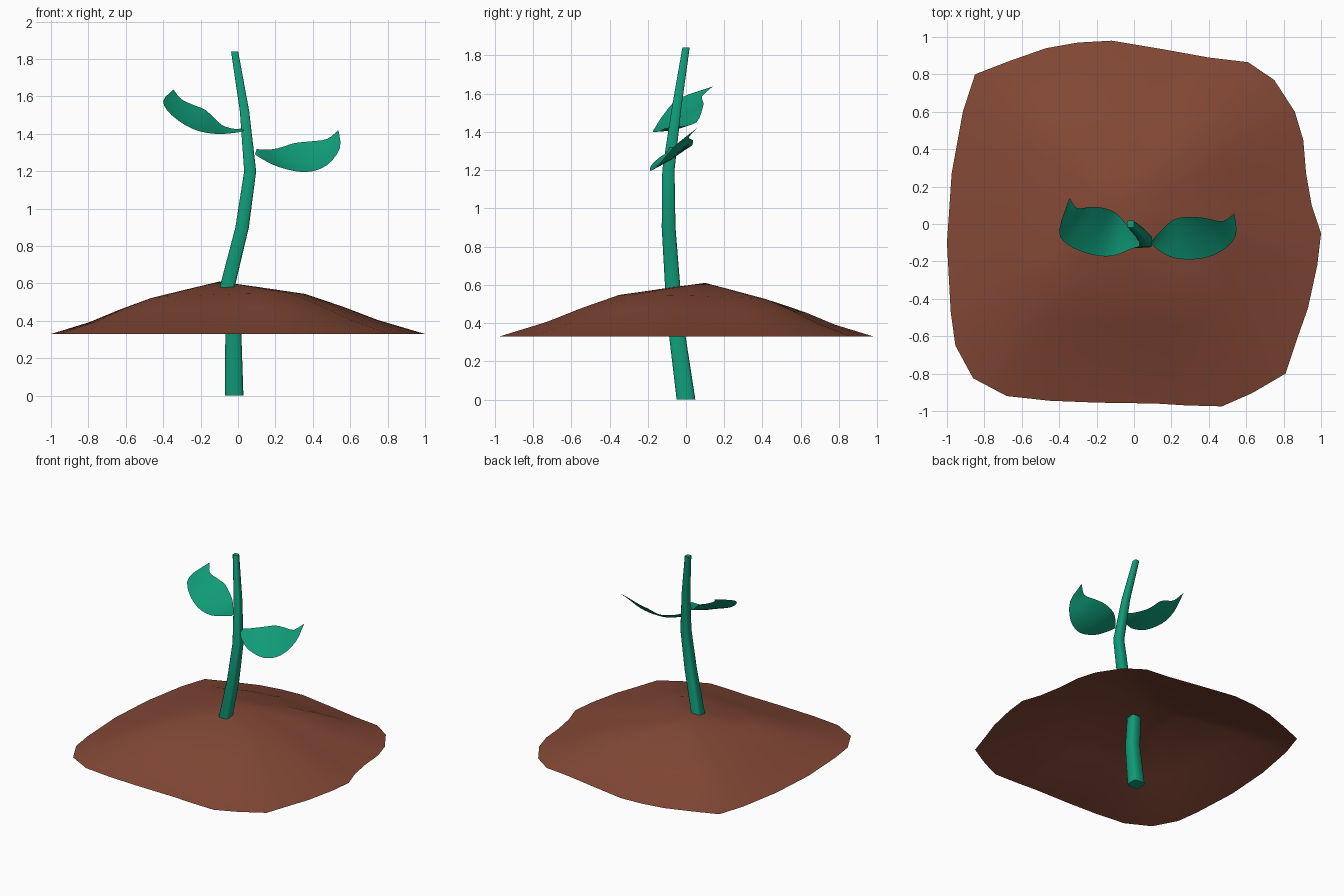
import bpy
import math
from mathutils import Vector

if "Cube" in bpy.data.objects:
    bpy.data.objects.remove(bpy.data.objects["Cube"])


def material(name, rgb):
    m = bpy.data.materials.new(name)
    m.diffuse_color = (*rgb, 1)
    m.use_nodes = True
    m.node_tree.nodes["Principled BSDF"].inputs["Base Color"].default_value = m.diffuse_color
    return m


GREEN = material("leaf green", (0.005, 0.335, 0.19))
BROWN = material("soil brown", (0.225, 0.064, 0.036))


def make(name, verts, faces, mat, angle=60):
    me = bpy.data.meshes.new(name)
    me.from_pydata([tuple(v) for v in verts], [], faces)
    me.materials.append(mat)
    ob = bpy.data.objects.new(name, me)
    bpy.context.collection.objects.link(ob)
    bpy.ops.object.select_all(action='DESELECT')
    ob.select_set(True)
    bpy.context.view_layer.objects.active = ob
    bpy.ops.object.shade_smooth_by_angle(angle=math.radians(angle))
    return ob


# Soil mound: an open shell, outline shrunk toward an off-centre peak
outline = [(1, -.05), (.95, .1), (.92, .27), (.905, .45), (.86, .6), (.75, .77),
           (.61, .865), (.4, .89), (.15, .935), (-.12, .98), (-.3, .97),
           (-.47, .94), (-.67, .87), (-.85, .8), (-.915, .6), (-.975, .27),
           (-1, -.1), (-.98, -.47), (-.955, -.65), (-.86, -.825), (-.68, -.92),
           (-.45, -.945), (-.2, -.955), (.12, -.96), (.28, -.97), (.47, -.975),
           (.63, -.905), (.81, -.8), (.87, -.62), (.93, -.45), (.98, -.22)]
peak = Vector((-.1, .1))
# shrink, height, extra height toward the front right
rings = [(1, .33, 0), (.77, .398, .006), (.6, .465, .01), (.42, .525, .016), (.2, .57, .008)]
n = len(outline)
verts, faces = [], []
for t, z, tilt in rings:
    for p in outline:
        d = Vector(p) - peak
        q = peak + d * t
        u = d.normalized()
        verts.append((q.x, q.y, z + tilt * (u.x - u.y)))
for r in range(len(rings) - 1):
    for i in range(n):
        j = (i + 1) % n
        faces.append((r * n + i, r * n + j, (r + 1) * n + j, (r + 1) * n + i))
verts.append((peak.x, peak.y, .61))
last = (len(rings) - 1) * n
faces += [(last + i, last + (i + 1) % n, len(verts) - 1) for i in range(n)]
make("soil_mound", verts, faces, BROWN)

# Stem: square tapering rod along a bent path (x, y, z, half width), narrow chamfers
path = [(-.02, 0, 0, .049), (-.025, -.045, .33, .043), (-.058, -.069, .58, .04),
        (.022, -.091, .9, .036), (.065, -.092, 1.2, .032),
        (.035, -.05, 1.52, .025), (-.018, 0, 1.84, .019)]
section = [(1, -.72), (1, .72), (.72, 1), (-.72, 1), (-1, .72), (-1, -.72), (-.72, -1), (.72, -1)]
S = len(section)
verts, faces = [], []
for x, y, z, r in path:
    verts += [(x + r * u, y + r * v, z) for u, v in section]
for k in range(len(path) - 1):
    for i in range(S):
        j = (i + 1) % S
        faces.append((k * S + i, k * S + j, (k + 1) * S + j, (k + 1) * S + i))
faces.append(tuple(reversed(range(S))))
faces.append(tuple(range(len(verts) - S, len(verts))))
make("stem", verts, faces, GREEN)


def smooth_path(pts, steps=3):
    """Catmull-Rom curve through the points."""
    p = [Vector(q) for q in pts]
    p = [2 * p[0] - p[1]] + p + [2 * p[-1] - p[-2]]
    out = []
    for a, b, c, d in zip(p, p[1:], p[2:], p[3:]):
        for s in range(steps):
            t = s / steps
            out.append(.5 * (2 * b + (c - a) * t + (2 * a - 5 * b + 4 * c - d) * t * t
                             + (3 * b - a - 3 * c + d) * t ** 3))
    return out + [p[-2]]


# Leaves: sheet between a front edge and a back edge, slightly cupped midrib
def leaf(name, front, back, tip, flip):
    front, back = smooth_path(front + [tip]), smooth_path(back + [tip])
    verts, faces = [], []
    for k, (a, b) in enumerate(zip(front[:-1], back[:-1])):
        cup = .06 * (b - a).length
        verts += [a, (a + b) / 2 - Vector((0, 0, cup)), b]
        if k:
            o = 3 * k
            faces += [(o - 3, o, o + 1, o - 2), (o - 2, o + 1, o + 2, o - 1)]
    verts.append(tip)
    o, e = len(verts) - 4, len(verts) - 1
    faces += [(o, e, o + 1), (o + 1, e, o + 2)]
    if flip:
        faces = [f[::-1] for f in faces]
    make(name, verts, faces, GREEN)


leaf("right_leaf",
     [(.09, -.1, 1.29), (.13, -.14, 1.265), (.22, -.183, 1.222), (.36, -.185, 1.195),
      (.475, -.14, 1.232), (.545, -.06, 1.325)],
     [(.1, -.085, 1.32), (.13, -.05, 1.315), (.21, .022, 1.322), (.3, .038, 1.35),
      (.39, .03, 1.36), (.475, .015, 1.372)],
     (.537, .058, 1.42), False)
leaf("left_leaf",
     [(.03, -.12, 1.415), (-.02, -.135, 1.405), (-.12, -.172, 1.40),
      (-.24, -.16, 1.425), (-.355, -.11, 1.5), (-.4, -.035, 1.575)],
     [(.03, -.075, 1.43), (-.02, -.03, 1.427), (-.09, .055, 1.45),
      (-.17, .087, 1.525), (-.24, .09, 1.555), (-.305, .085, 1.587)],
     (-.345, .14, 1.637), True)
